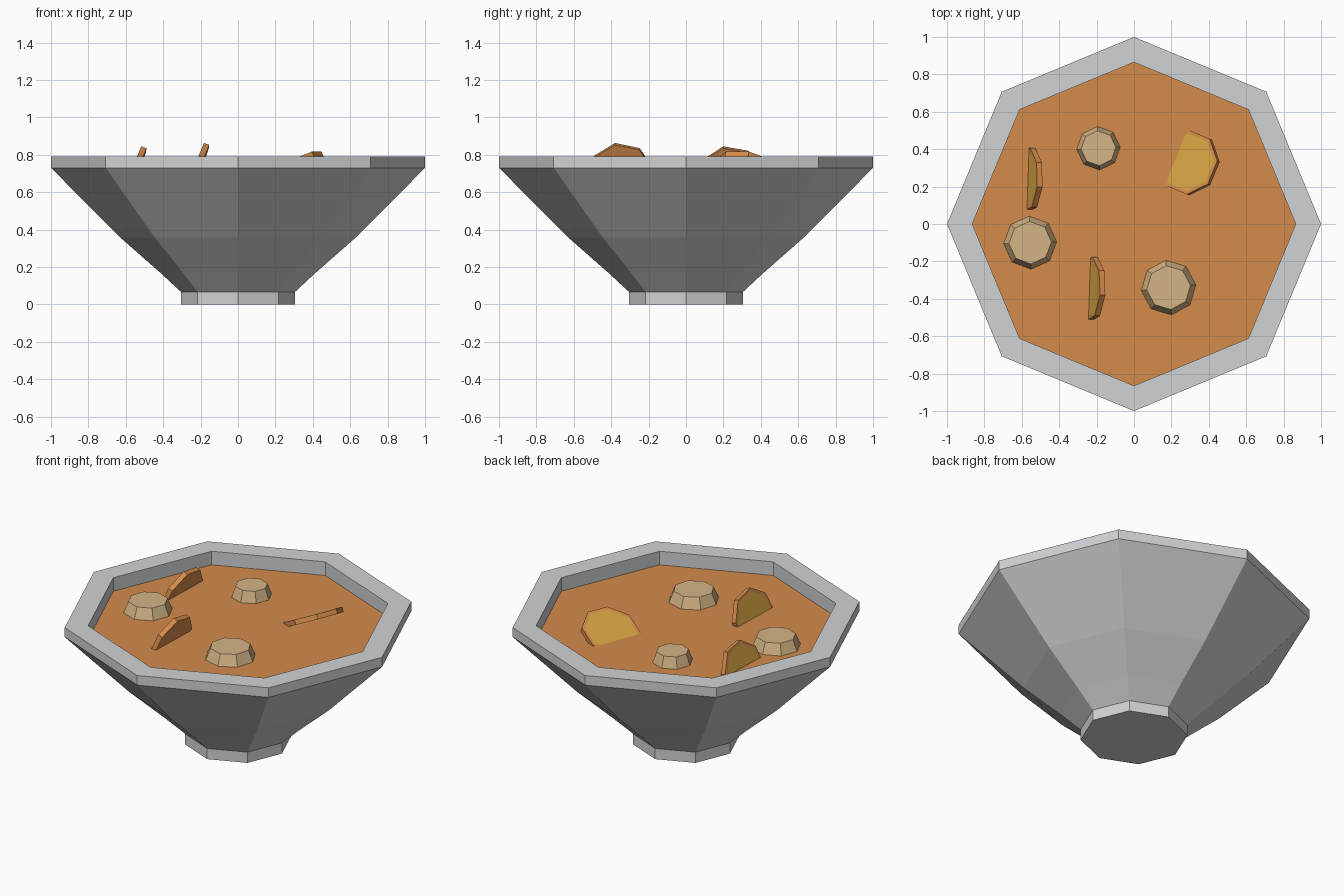
import bpy, bmesh, math
from mathutils import Matrix, Vector

if "Cube" in bpy.data.objects:
    bpy.data.objects.remove(bpy.data.objects["Cube"])


def material(name, r, g, b):
    # sRGB 0-255 to linear
    lin = [((c / 255 + 0.055) / 1.055) ** 2.4 for c in (r, g, b)]
    m = bpy.data.materials.new(name)
    m.diffuse_color = (*lin, 1)
    m.use_nodes = True
    m.node_tree.nodes["Principled BSDF"].inputs["Base Color"].default_value = m.diffuse_color
    return m


GREY = material("bowl_grey", 208, 210, 213)
SOUP = material("soup_orange", 211, 139, 74)
GOLD = material("slice_gold", 213, 163, 66)
TAN = material("chunk_tan", 213, 181, 134)


def lathe(name, profile, mats, matrix=None, spin=0, cap_start=True, cap_end=True, cap_mat=0):
    """Eight-sided solid from (radius, height) rings; the last cap uses cap_mat."""
    bm = bmesh.new()
    rings = []
    for r, z in profile:
        rings.append([bm.verts.new((r * math.cos(a), r * math.sin(a), z))
                      for a in (math.radians(spin + 45 * i) for i in range(8))])
    for lo, hi in zip(rings, rings[1:]):
        for i in range(8):
            j = (i + 1) % 8
            bm.faces.new((lo[i], lo[j], hi[j], hi[i]))
    if cap_start:
        bm.faces.new(rings[0][::-1])
    if cap_end:
        bm.faces.new(rings[-1]).material_index = cap_mat
    me = bpy.data.meshes.new(name)
    bm.to_mesh(me)
    bm.free()
    for m in mats:
        me.materials.append(m)
    ob = bpy.data.objects.new(name, me)
    bpy.context.collection.objects.link(ob)
    if matrix:
        ob.matrix_world = matrix
    return ob


SOUP_Z = 0.705

# Bowl: foot, flared body, upright rim and inner wall down to the soup
lathe("bowl", [(0.305, 0), (0.305, 0.067), (0.417, 0.171), (0.63, 0.358),
               (1, 0.73), (1, 0.79), (0.865, 0.79), (0.865, SOUP_Z)],
      [GREY], cap_end=False)

# Soup surface
lathe("soup", [(0.865, SOUP_Z)], [SOUP], cap_start=False)

# Tan chunks: x, y, radius, spin
for n, (x, y, r, spin) in enumerate([(0.185, -0.34, 0.149, 6),
                                     (-0.555, -0.10, 0.144, 2),
                                     (-0.19, 0.405, 0.118, 3)], 1):
    lathe(f"chunk_{n}", [(r, SOUP_Z - 0.005), (r * 0.79, 0.772)], [TAN],
          Matrix.Translation((x, y, 0)), spin)

# Half-sunk slices with a gold inset face: centre, yaw, tilt, spin
T = 0.015
for n, (pos, yaw, tilt, spin) in enumerate([((0.295, 0.327, 0.728), -22, 28, 22),
                                            ((-0.225, -0.347, 0.697), -2, 70, -10),
                                            ((-0.56, 0.237, 0.680), -2, 70, -12)], 1):
    mat = (Matrix.Translation(Vector(pos)) @ Matrix.Rotation(math.radians(yaw), 4, 'Z')
           @ Matrix.Rotation(math.radians(-tilt), 4, 'Y'))
    lathe(f"slice_{n}", [(0.174, -T), (0.174, T), (0.155, T)], [SOUP, GOLD],
          mat, spin, cap_mat=1)
